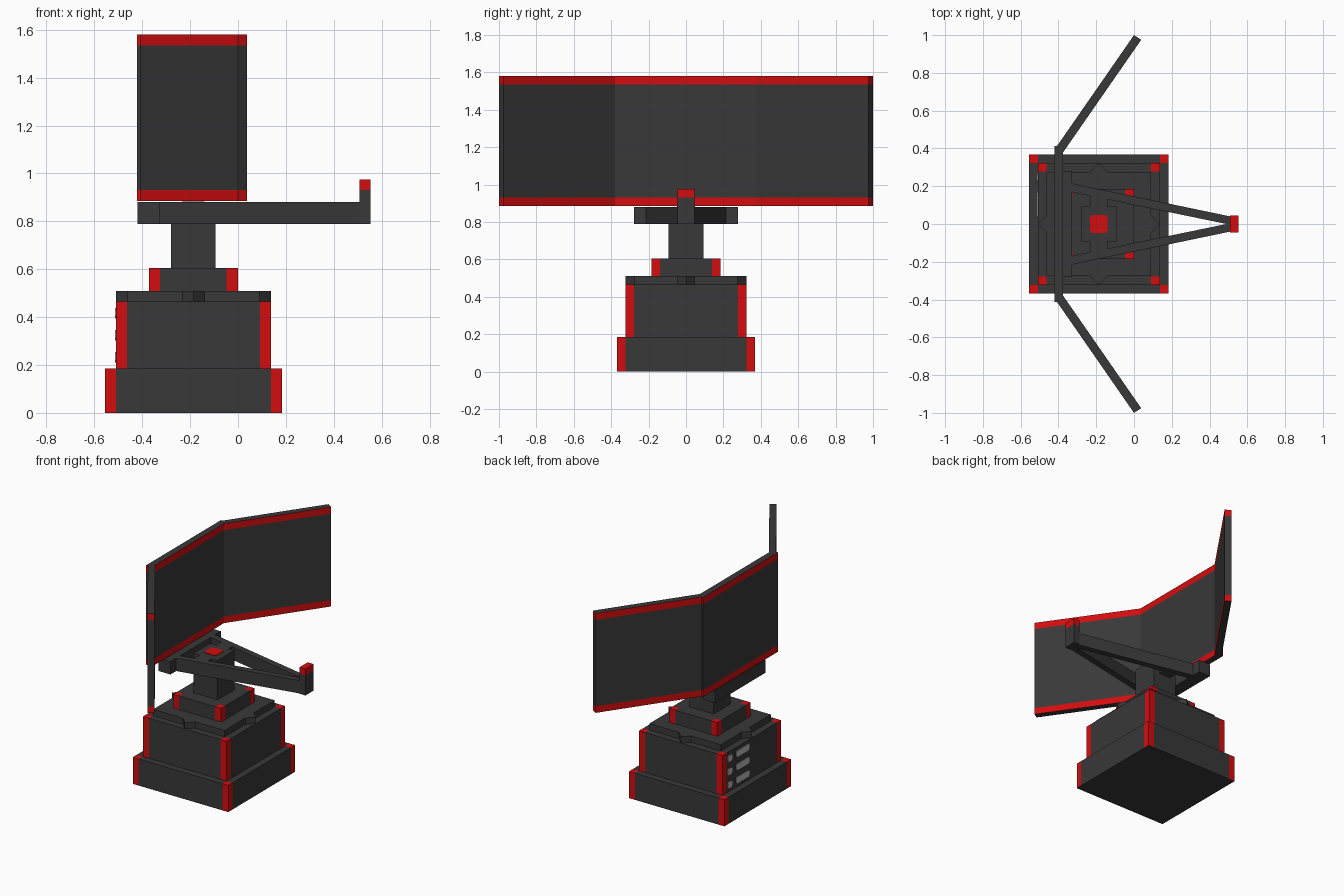
import bpy, bmesh
from mathutils import Vector

if "Cube" in bpy.data.objects:
    bpy.data.objects.remove(bpy.data.objects["Cube"])


def material(name, rgb):
    m = bpy.data.materials.new(name)
    m.diffuse_color = (*rgb, 1)
    m.use_nodes = True
    m.node_tree.nodes["Principled BSDF"].inputs["Base Color"].default_value = m.diffuse_color
    return m


DARK = material("charcoal", (0.040, 0.040, 0.040))
RED = material("red", (0.65, 0.004, 0.005))
GREY = material("light_grey", (0.50, 0.50, 0.50))

CX = -0.186   # axis of the pedestal
T = 0.046     # common thickness of posts, stripes and panels


def prism(name, outline, z0, z1, mats=(DARK,), cuts=(), rule=None):
    """Extrude an xy outline from z0 to z1, slice it at the given planes, colour faces by rule."""
    bm = bmesh.new()
    face = bm.faces.new([bm.verts.new((x, y, z0)) for x, y in outline])
    top = bmesh.ops.extrude_face_region(bm, geom=[face])["geom"]
    bmesh.ops.translate(bm, vec=(0, 0, z1 - z0),
                        verts=[g for g in top if isinstance(g, bmesh.types.BMVert)])
    for axis, value in cuts:
        n = Vector((0, 0, 0))
        n[axis] = 1
        bmesh.ops.bisect_plane(bm, geom=bm.verts[:] + bm.edges[:] + bm.faces[:],
                               plane_co=n * value, plane_no=n)
    bmesh.ops.recalc_face_normals(bm, faces=bm.faces[:])
    bm.normal_update()
    if rule:
        for f in bm.faces:
            f.material_index = int(rule(f.calc_center_median(), f.normal))
    mesh = bpy.data.meshes.new(name)
    bm.to_mesh(mesh)
    bm.free()
    for m in mats:
        mesh.materials.append(m)
    ob = bpy.data.objects.new(name, mesh)
    bpy.context.collection.objects.link(ob)
    return ob


def rect(x0, x1, y0, y1):
    return [(x0, y0), (x1, y0), (x1, y1), (x0, y1)]


def chamfered(cx, cy, hx, hy, c):
    return [(cx - hx + c, cy - hy), (cx + hx - c, cy - hy), (cx + hx, cy - hy + c),
            (cx + hx, cy + hy - c), (cx + hx - c, cy + hy), (cx - hx + c, cy + hy),
            (cx - hx, cy + hy - c), (cx - hx, cy - hy + c)]


def corner_block(name, h, z0, z1):
    """Square block with red corner posts."""
    k = h - T
    prism(name, rect(CX - h, CX + h, -h, h), z0, z1, (DARK, RED),
          [(0, CX - k), (0, CX + k), (1, -k), (1, k)],
          lambda c, n: abs(c.x - CX) > k and abs(c.y) > k and n.z > -0.5)


def panel(name, outline):
    """Upright reflector panel with red bands along the top and bottom."""
    lo, hi = 0.885, 1.58
    prism(name, outline, lo, hi, (DARK, RED), [(2, lo + T), (2, hi - T)],
          lambda c, n: abs(n.z) < 0.5 and not lo + T < c.z < hi - T)


# Stepped pedestal
corner_block("base_block", 0.369, 0, 0.186)
corner_block("equipment_block", 0.323, 0.186, 0.465)
corner_block("turntable_block", 0.185, 0.51, 0.605)

# Deck plate with a pointed tab in the middle of each side
h, tip, w = 0.276, 0.323, 0.046
side = [(-h, -h), (-w, -h), (0, -tip), (w, -h)]
deck = []
for _ in range(4):
    deck += side
    side = [(-y, x) for x, y in side]
prism("deck_plate", [(CX + x, y) for x, y in deck], 0.465, 0.51)

# Vents on the left side of the equipment block
for i in range(3):
    z = 0.233 + 0.092 * i
    for name, yc, hw in (("indicator", 0.245, 0.024), ("vent", 0.103, 0.072)):
        ob = prism(f"{name}_{i + 1}", chamfered(0, 0, 0.022, hw, 0.009), 0, 0.005, (GREY,))
        ob.rotation_euler = (0, -1.5707963, 0)   # lay the plate on the -x face
        ob.location = (CX - 0.322, yc, z)

# Mast and red cap
prism("mast", rect(CX - 0.093, CX + 0.093, -0.093, 0.093), 0.605, 0.88)
prism("mast_cap", chamfered(CX, 0, 0.047, 0.047, 0.01), 0.87, 0.884, (RED,))

# Carrying frame: rear crossbar, tie through the mast, two converging arms
prism("rear_crossbar", rect(-0.42, -0.328, -0.278, 0.278), 0.79, 0.88)
prism("mast_tie", rect(CX - T, CX + T, -0.17, 0.17), 0.79, 0.88)
for s, label in ((1, "back"), (-1, "front")):
    prism(f"{label}_arm", [(-0.34, s * 0.217), (0.51, s * 0.04),
                           (0.51, s * -0.004), (-0.34, s * 0.171)], 0.79, 0.88)

# Feed post at the end of the arms
prism("feed_post", rect(0.507, 0.553, -0.045, 0.045), 0.79, 0.975, (DARK, RED),
      [(2, 0.93)], lambda c, n: c.z > 0.93)

# Reflector: centre panel and two angled wings
panel("centre_panel", rect(-0.421, -0.375, -0.412, 0.412))
for s, label in ((1, "back"), (-1, "front")):
    panel(f"{label}_wing", [(-0.375, s * 0.38), (0.038, s * 0.975),
                            (0.0, s * 1.0), (-0.413, s * 0.405)])
